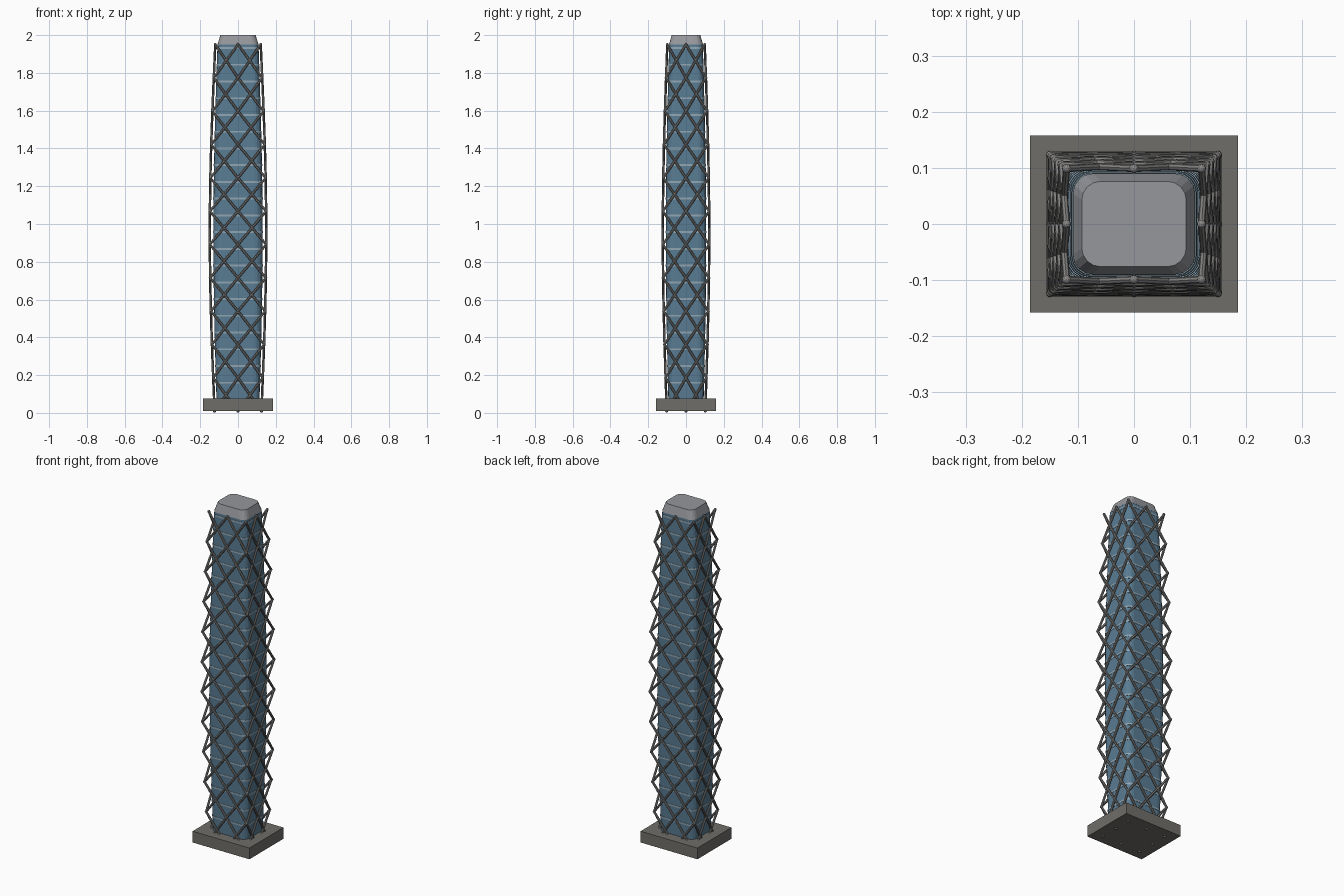
import bpy, bmesh, math
from mathutils import Vector, Matrix

if "Cube" in bpy.data.objects:
    bpy.data.objects.remove(bpy.data.objects["Cube"])

Z0, Z1 = 0.009, 1.95
LEVELS, FLOORS = 11, 22


def material(name, rgb):
    m = bpy.data.materials.new(name)
    m.diffuse_color = (*rgb, 1)
    m.use_nodes = True
    m.node_tree.nodes["Principled BSDF"].inputs["Base Color"].default_value = m.diffuse_color
    return m


def finish(name, bm, mat):
    bmesh.ops.recalc_face_normals(bm, faces=bm.faces)
    me = bpy.data.meshes.new(name)
    bm.to_mesh(me)
    bm.free()
    ob = bpy.data.objects.new(name, me)
    bpy.context.collection.objects.link(ob)
    me.materials.append(mat)
    return ob


def swell(z, amount):
    # the tower is widest at mid height and slightly narrower at the top
    t = (z - Z0) / (Z1 - Z0)
    return 1 - 0.03 * t + amount * math.sin(math.pi * t)


def rounded_rect(hx, hy, r, z, seg=4):
    pts = []
    for q, (sx, sy) in enumerate([(1, 1), (-1, 1), (-1, -1), (1, -1)]):
        for i in range(seg + 1):
            a = math.pi / 2 * (q + i / seg)
            pts.append((sx * (hx - r) + r * math.cos(a),
                        sy * (hy - r) + r * math.sin(a), z))
    return pts


def add_loft(bm, sections):
    rings = [[bm.verts.new(p) for p in s] for s in sections]
    n = len(rings[0])
    for a, b in zip(rings, rings[1:]):
        for i in range(n):
            bm.faces.new((a[i], a[(i + 1) % n], b[(i + 1) % n], b[i]))
    bm.faces.new(rings[0][::-1])
    bm.faces.new(rings[-1])


def core_section(z, grow=0.0):
    s = swell(z, 0.18)
    return rounded_rect(0.112 * s + grow, 0.092 * s + grow, 0.036 * s, z)


glass = material("glass", (0.10, 0.20, 0.29))
band = material("floor_band", (0.28, 0.38, 0.45))
steel = material("steel", (0.25, 0.245, 0.24))
stone = material("stone", (0.16, 0.155, 0.14))
metal = material("crown_metal", (0.30, 0.31, 0.33))

# plinth
bm = bmesh.new()
bmesh.ops.create_cube(bm, size=1, matrix=Matrix.Translation((0, 0, 0.042))
                      @ Matrix.Diagonal((0.37, 0.316, 0.066, 1)))
finish("plinth", bm, stone)

# glass core
bm = bmesh.new()
add_loft(bm, [core_section(Z0 + 0.004 + (Z1 - Z0 - 0.004) * i / FLOORS)
              for i in range(FLOORS + 1)])
finish("glass_core", bm, glass)

# thin floor bands
bm = bmesh.new()
for k in range(1, FLOORS):
    z = 0.071 + 0.0886 * k
    if z < Z1 - 0.01:
        add_loft(bm, [core_section(z - 0.005, 0.0015), core_section(z + 0.005, 0.0015)])
finish("floor_bands", bm, band)

# tapered crown
bm = bmesh.new()
add_loft(bm, [rounded_rect(0.109, 0.090, 0.036, Z1),
              rounded_rect(0.093, 0.076, 0.033, 2.0)])
finish("crown", bm, metal)

# diagonal lattice: corner and mid-face nodes on every level
PLAN = [(1, 1), (0, 1), (-1, 1), (-1, 0), (-1, -1), (0, -1), (1, -1), (1, 0)]


def node(level, i):
    z = Z0 + (Z1 - Z0) * level / LEVELS
    s = swell(z, 0.22)
    x, y = PLAN[i % 8]
    return Vector((0.124 * s * x, 0.102 * s * y, z))


bm = bmesh.new()
for level in range(LEVELS):
    for i in range(8):
        for step in (-1, 1):
            a, b = node(level, i), node(level + 1, i + step)
            d = b - a
            rot = d.to_track_quat('Z', 'Y').to_matrix().to_4x4()
            bmesh.ops.create_cone(bm, cap_ends=True, segments=8, radius1=0.0065,
                                  radius2=0.0065, depth=d.length,
                                  matrix=Matrix.Translation((a + b) / 2) @ rot)
finish("diagonal_lattice", bm, steel)

# small joints where the bars meet
bm = bmesh.new()
for level in range(LEVELS + 1):
    for i in range(8):
        bmesh.ops.create_icosphere(bm, subdivisions=2, radius=0.008,
                                   matrix=Matrix.Translation(node(level, i)))
finish("lattice_joints", bm, steel)
